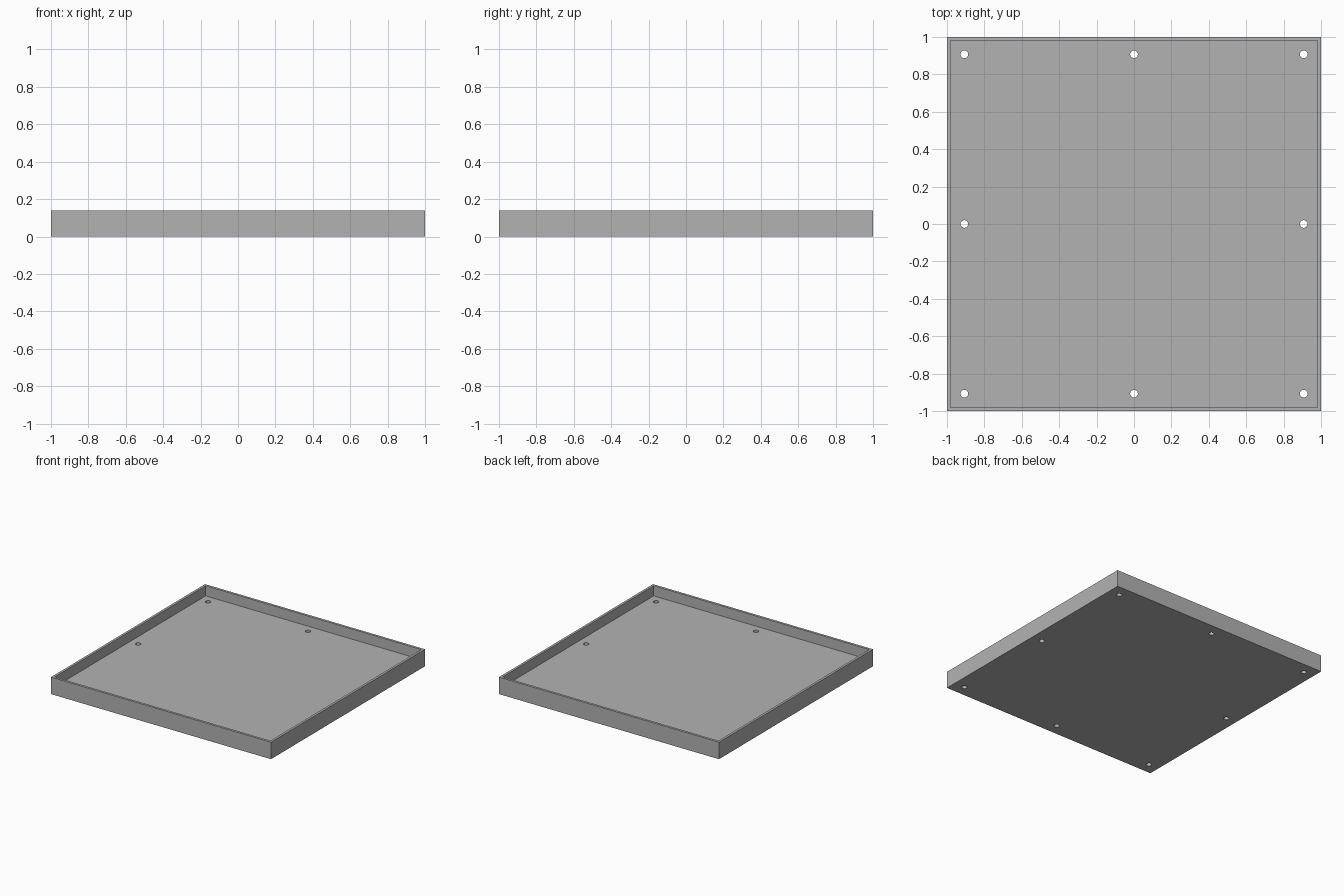
import bpy, bmesh
from mathutils import Matrix, Vector

if "Cube" in bpy.data.objects:
    bpy.data.objects.remove(bpy.data.objects["Cube"])

HEIGHT, FLOOR, WALL = 0.1395, 0.0558, 0.028
HOLE_POS, HOLE_R = 0.907, 0.0205


def finish(name, bm):
    mesh = bpy.data.meshes.new(name)
    bm.to_mesh(mesh)
    bm.free()
    obj = bpy.data.objects.new(name, mesh)
    bpy.context.collection.objects.link(obj)
    return obj


grey = bpy.data.materials.new("plain grey")
grey.diffuse_color = (0.45, 0.45, 0.45, 1)
grey.use_nodes = True
grey.node_tree.nodes["Principled BSDF"].inputs["Base Color"].default_value = grey.diffuse_color

# Tray: a box whose top face is inset, then sunk to the floor level
bm = bmesh.new()
bmesh.ops.create_cube(bm, size=1, matrix=Matrix.Translation((0, 0, HEIGHT / 2))
                      @ Matrix.Diagonal((2, 2, HEIGHT, 1)))
top = max(bm.faces, key=lambda f: f.calc_center_median().z)
bmesh.ops.inset_region(bm, faces=[top], thickness=WALL)
inner = bmesh.ops.extrude_face_region(bm, geom=[top])
sunk = [g for g in inner["geom"] if isinstance(g, bmesh.types.BMVert)]
if top.is_valid:
    bmesh.ops.delete(bm, geom=[top], context='FACES_ONLY')
bmesh.ops.translate(bm, verts=sunk, vec=Vector((0, 0, FLOOR - HEIGHT)))
bmesh.ops.recalc_face_normals(bm, faces=bm.faces)
tray = finish("tray", bm)
tray.data.materials.append(grey)

# Cutter: eight screw holes around the edge of the floor
bm = bmesh.new()
for ix in (-1, 0, 1):
    for iy in (-1, 0, 1):
        if ix or iy:
            bmesh.ops.create_cone(
                bm, cap_ends=True, segments=32, radius1=HOLE_R, radius2=HOLE_R, depth=0.3,
                matrix=Matrix.Translation((ix * HOLE_POS, iy * HOLE_POS, 0)))
cutter = finish("hole_cutter", bm)
cutter.data.materials.append(grey)
cutter.hide_render = True
cutter.hide_viewport = True

holes = tray.modifiers.new("screw holes", 'BOOLEAN')
holes.operation = 'DIFFERENCE'
holes.solver = 'EXACT'
holes.object = cutter
